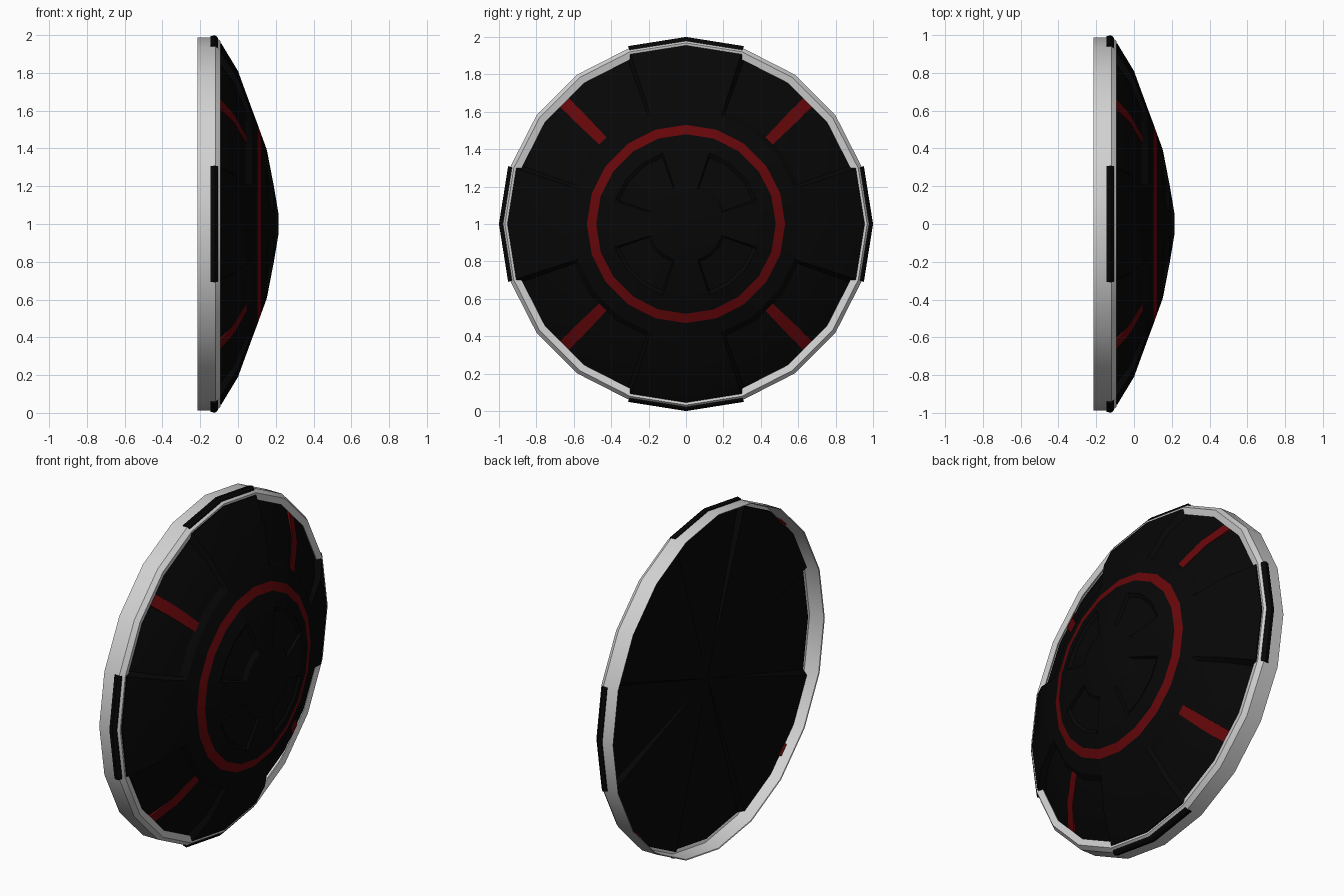
import bpy, bmesh
from math import sin, cos, radians

cube = bpy.data.objects.get("Cube")
if cube:
    bpy.data.objects.remove(cube)


def material(name, colour):
    m = bpy.data.materials.new(name)
    m.use_nodes = True
    m.diffuse_color = (*colour, 1)
    bsdf = m.node_tree.nodes["Principled BSDF"]
    bsdf.inputs["Base Color"].default_value = (*colour, 1)
    bsdf.inputs["Roughness"].default_value = 0.6
    return m


BLACK = material("black", (0.002, 0.002, 0.002))
RED = material("dark red", (0.13, 0.002, 0.003))
GREY = material("light grey", (0.64, 0.64, 0.64))
STEP = 18  # twenty-sided outline


def place(x, r, deg):
    """Point on the twenty-sided outline around the x axis."""
    flat = cos(radians(STEP / 2)) / cos(radians(deg % STEP - STEP / 2))
    a = radians(deg)
    return (x, r * flat * sin(a), 1 + r * flat * cos(a))


def finish(name, bm, mats, sharp=25):
    bmesh.ops.recalc_face_normals(bm, faces=bm.faces)
    mesh = bpy.data.meshes.new(name)
    bm.to_mesh(mesh)
    bm.free()
    for m in mats:
        mesh.materials.append(m)
    mesh.shade_smooth()
    mesh.set_sharp_from_angle(angle=radians(sharp))
    ob = bpy.data.objects.new(name, mesh)
    bpy.context.collection.objects.link(ob)
    return ob


def skin(bm, rows, loop):
    """Join closed cross-sections into a ring, or a bar with capped ends."""
    n = len(rows[0])
    pairs = list(zip(rows, rows[1:]))
    if loop:
        pairs.append((rows[-1], rows[0]))
    for p, q in pairs:
        for i in range(n):
            j = (i + 1) % n
            bm.faces.new((p[i], p[j], q[j], q[i]))
    if not loop:
        bm.faces.new(rows[0])
        bm.faces.new(rows[-1])


def sweep(name, profile, angles, mat, loop):
    """Carry a closed (x, radius) profile round the outline."""
    bm = bmesh.new()
    rows = [[bm.verts.new(place(x, r, a)) for x, r in profile] for a in angles]
    skin(bm, rows, loop)
    finish(name, bm, [mat])


# Domed face: each row is (x, radius, recess in x, recess in radius)
ROWS = [
    (0.215, 0.05, 0, 0), (0.19, 0.2, 0, 0),
    (0.186, 0.22, 0.015, 0), (0.155, 0.38, 0.015, 0),
    (0.15, 0.4, 0, 0), (0.121, 0.48, 0, 0), (0.103, 0.53, 0, 0),
    (0.073, 0.61, 0, 0), (0.062, 0.64, 0.022, 0),
    (0.0, 0.81, 0.025, 0.008), (-0.088, 0.955, 0.05, -0.005),
    (-0.132, 0.95, 0.028, -0.008),
]
RED_ROW = 5
angles = sorted(q * 90 + a for q in range(4)
                for a in (0, 18, 19.5, 36, 54, 70.5, 72))

bm = bmesh.new()
rings = []
for x, r, dx, dr in ROWS:
    ring = []
    for a in angles:
        sunk = 18 < a % 90 < 72
        ring.append(bm.verts.new(place(x - dx * sunk, r - dr * sunk, a)))
    rings.append(ring)
count = len(angles)
back = bm.verts.new((-0.14, 0, 1))
for i in range(count):
    j = (i + 1) % count
    for k, (inner, outer) in enumerate(zip(rings, rings[1:])):
        f = bm.faces.new((inner[i], outer[i], outer[j], inner[j]))
        f.material_index = int(k == RED_ROW)
    bm.faces.new((rings[-1][i], back, rings[-1][j]))
bm.faces.new(rings[0])
finish("domed_face", bm, [BLACK, RED])

# Outer rim
sweep("outer_rim",
      [(-0.215, 0.988), (-0.118, 0.988), (-0.092, 0.968), (-0.1, 0.93),
       (-0.108, 0.932), (-0.125, 0.975), (-0.212, 0.983)],
      range(0, 360, STEP), GREY, True)

# Four clips over the rim
for side, start in (("top", 0), ("back", 90), ("bottom", 180), ("front", 270)):
    sweep(side + "_clip",
          [(-0.145, 0.984), (-0.145, 0.994), (-0.122, 1.0), (-0.108, 0.988),
           (-0.104, 0.974), (-0.12, 0.975)],
          (start - STEP, start, start + STEP), BLACK, False)

# Four tapered radial strips lying in the recessed panels: (x, radius, half width)
PATH = [(0.05, 0.615, 0.027), (-0.019, 0.79, 0.032), (-0.128, 0.955, 0.036)]
THICK = 0.04
for q in range(4):
    a = radians(45 + 90 * q)
    bm = bmesh.new()
    rows = []
    for x, r, half in PATH:
        row = []
        for s, d in ((-half, 0), (half, 0), (half, THICK), (-half, THICK)):
            row.append(bm.verts.new((x - d, r * sin(a) + s * cos(a),
                                     1 + r * cos(a) - s * sin(a))))
        rows.append(row)
    skin(bm, rows, False)
    finish("radial_strip_%d" % (q + 1), bm, [RED])
